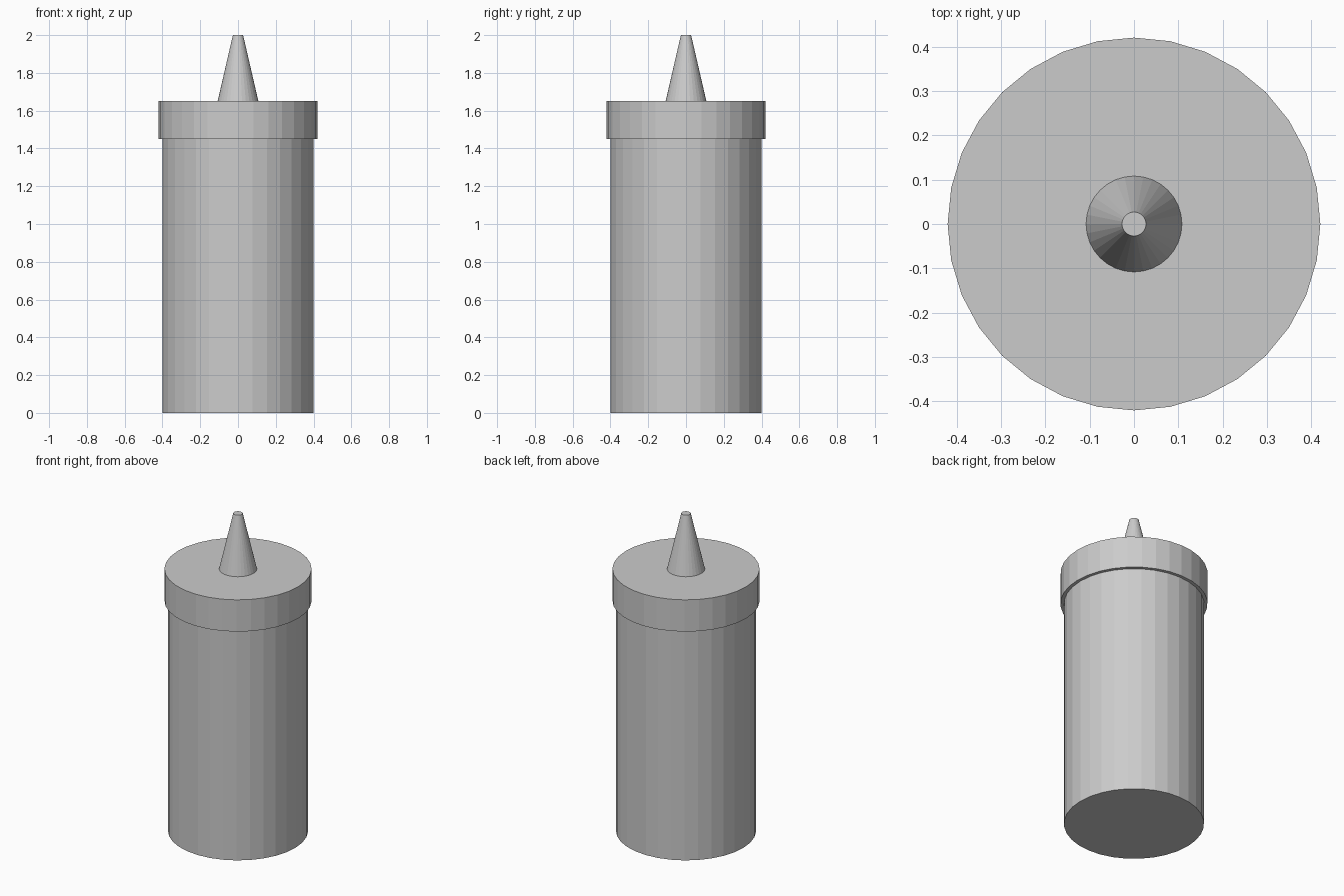
import bpy

if "Cube" in bpy.data.objects:
    bpy.data.objects.remove(bpy.data.objects["Cube"])

SIDES = 32


def turned_part(name, r_bottom, r_top, z_bottom, z_top):
    """Flat-faced round part standing between two heights."""
    bpy.ops.mesh.primitive_cone_add(
        vertices=SIDES, radius1=r_bottom, radius2=r_top,
        depth=z_top - z_bottom, location=(0, 0, (z_bottom + z_top) / 2))
    obj = bpy.context.object
    obj.name = name
    obj.data.name = name
    return obj


# Bottle body
turned_part("bottle_body", 0.40, 0.40, 0.0, 1.45)
# Wider screw cap
turned_part("cap", 0.42, 0.42, 1.45, 1.65)
# Tapered nozzle with a blunt tip
turned_part("nozzle", 0.108, 0.027, 1.65, 2.0)
